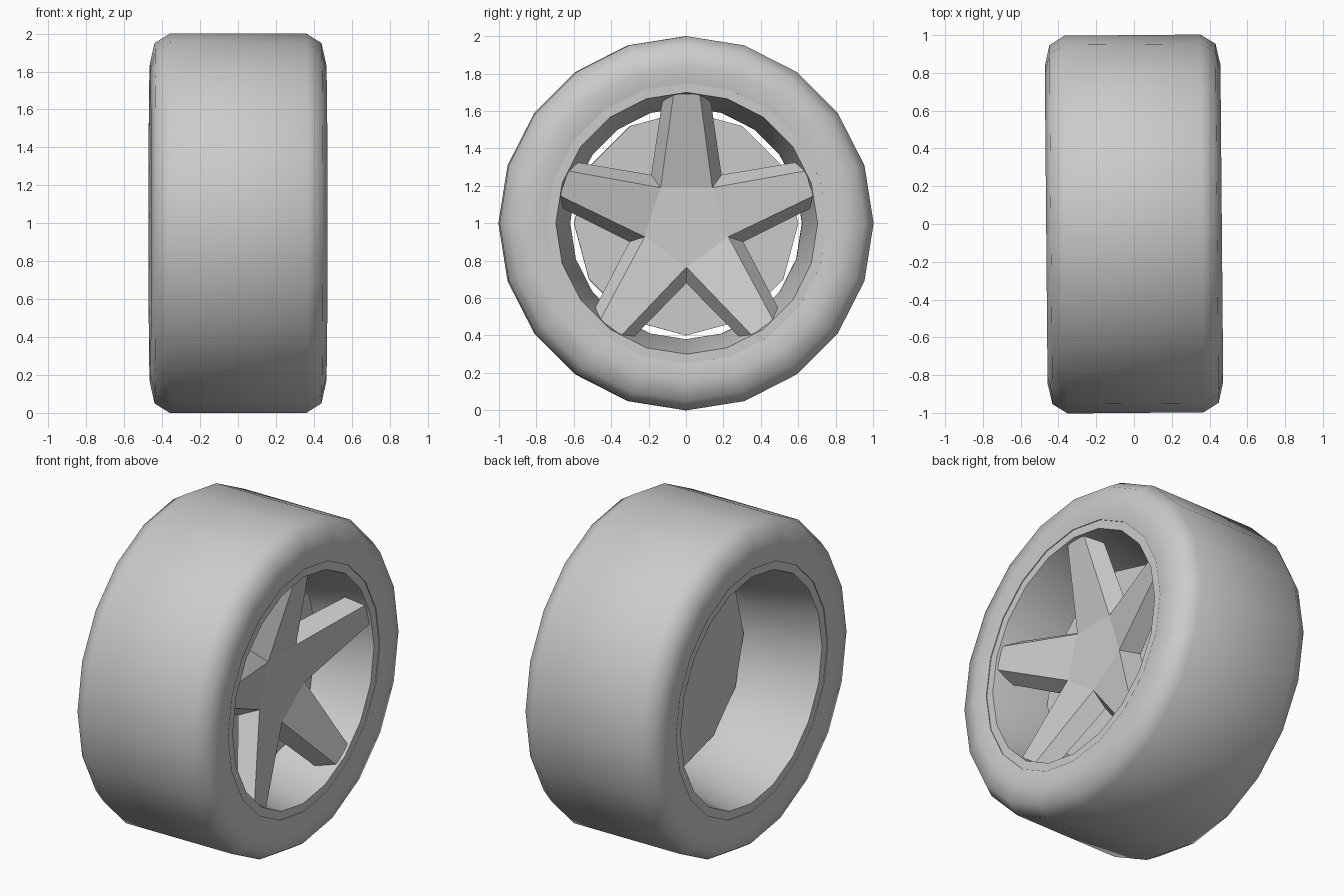
import bpy, bmesh, math
from mathutils import Matrix

cube = bpy.data.objects.get("Cube")
if cube:
    bpy.data.objects.remove(cube, do_unlink=True)

# Single plain grey for the whole wheel
grey = bpy.data.materials.new("plain_grey")
grey.use_nodes = True
GREY = (0.6, 0.6, 0.6, 1)
grey.diffuse_color = GREY
grey.node_tree.nodes["Principled BSDF"].inputs["Base Color"].default_value = GREY

# The axle lies along x, turned very slightly about z
PLACE = Matrix.Translation((0, 0, 1)) @ Matrix.Rotation(math.radians(0.5), 4, 'Z')


def finish(bm, name, smooth=True):
    bmesh.ops.recalc_face_normals(bm, faces=bm.faces)
    bm.transform(PLACE)
    mesh = bpy.data.meshes.new(name)
    bm.to_mesh(mesh)
    bm.free()
    mesh.materials.append(grey)
    obj = bpy.data.objects.new(name, mesh)
    bpy.context.collection.objects.link(obj)
    if smooth:
        bpy.ops.object.select_all(action='DESELECT')
        obj.select_set(True)
        bpy.context.view_layer.objects.active = obj
        bpy.ops.object.shade_smooth_by_angle(angle=math.radians(55))
    return obj


def polar(bm, x, r, angle):
    return bm.verts.new((x, r * math.sin(angle), r * math.cos(angle)))


def revolve(name, profile, sides, closed):
    """Turn (x, radius) points about the axle; open profiles get flat caps."""
    bm = bmesh.new()
    rings = [[polar(bm, x, r, math.tau * i / sides) for i in range(sides)]
             for x, r in profile]
    pairs = list(zip(rings, rings[1:]))
    if closed:
        pairs.append((rings[-1], rings[0]))
    else:
        bm.faces.new(rings[0])
        bm.faces.new(rings[-1])
    for a, b in pairs:
        for i in range(sides):
            j = (i + 1) % sides
            bm.faces.new((a[i], a[j], b[j], b[i]))
    return finish(bm, name)


def mirrored(half):
    return [(-x, r) for x, r in half] + [(x, r) for x, r in reversed(half)]


# Tyre: flat tread, rounded shoulders, slightly bulging sidewalls
revolve("tyre", mirrored([(0.45, 0.75), (0.465, 0.84), (0.44, 0.95), (0.36, 1.0)]), 20, True)

# Rim: flat lip on both sides and a barrel narrowing to the middle
lip = [(0.445, 0.75), (0.445, 0.70), (0.1, 0.62)]
revolve("rim", mirrored(lip), 20, True)

# Disc behind the spokes
revolve("brake_disc", [(0.02, 0.6), (0.13, 0.6)], 12, False)

# Star of five dished spokes with sloping flanks
bm = bmesh.new()


def star_ring(valley_x, valley_r, tip_x, tip_r, half_width):
    ring = []
    reach, spread = math.hypot(tip_r, half_width), math.atan2(half_width, tip_r)
    for k in range(5):
        a = math.tau * k / 5
        ring += [polar(bm, tip_x, reach, a - spread),
                 polar(bm, tip_x, reach, a + spread),
                 polar(bm, valley_x, valley_r, a + math.pi / 5)]
    return ring


front = star_ring(0.30, 0.235, 0.43, 0.69, 0.07)
back = star_ring(0.21, 0.32, 0.33, 0.65, 0.13)
for ring in (front, back):
    bm.faces.new(ring[2::3])
    for k in range(0, 15, 3):
        bm.faces.new((ring[k - 1], ring[k], ring[k + 1], ring[k + 2]))
for i in range(15):
    bm.faces.new((front[i - 1], front[i], back[i], back[i - 1]))
finish(bm, "star_spokes", smooth=False)
